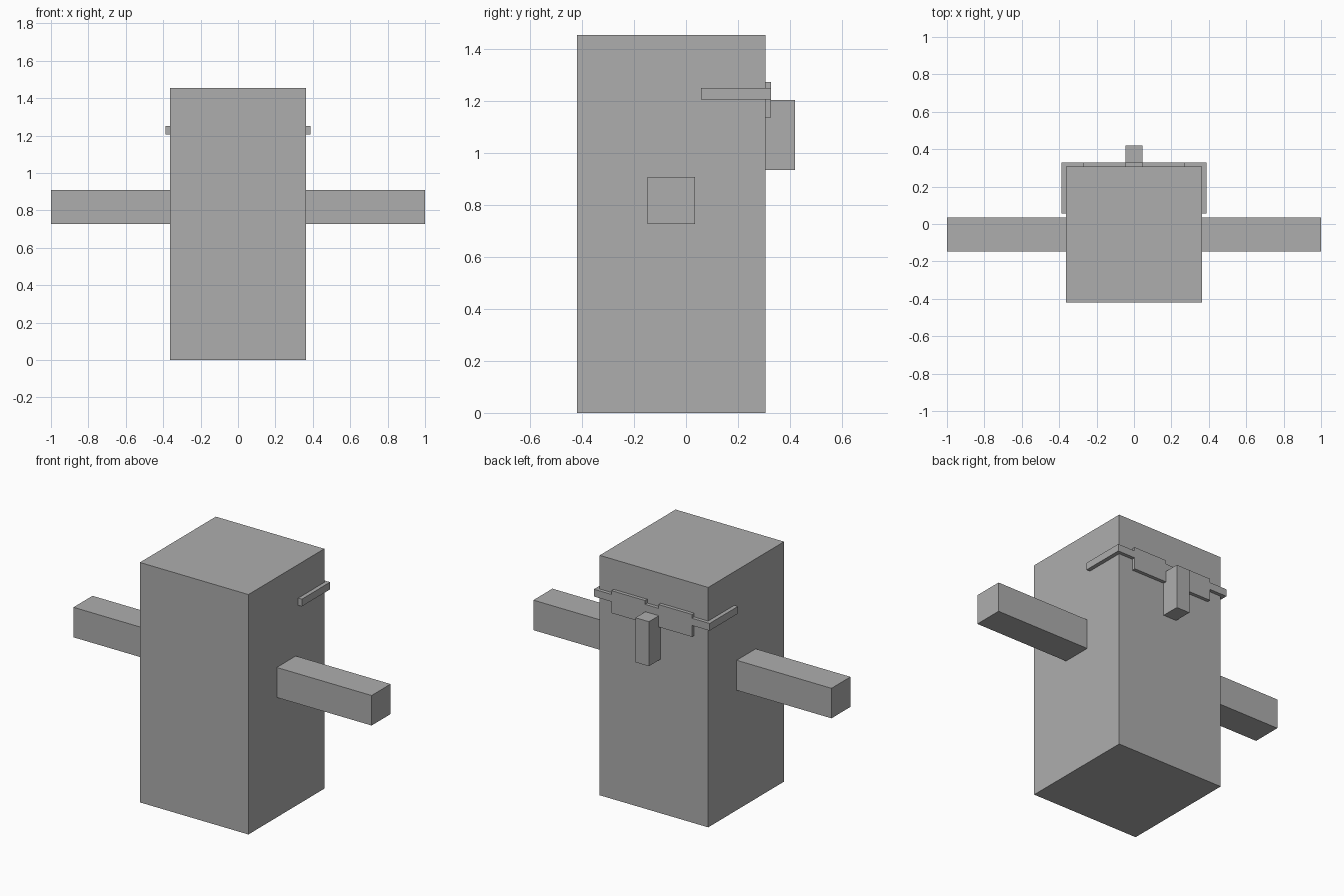
import bpy
import bmesh

cube = bpy.data.objects.get("Cube")
if cube:
    bpy.data.objects.remove(cube, do_unlink=True)

# Single plain grey finish
grey = bpy.data.materials.new("plain_grey")
grey.use_nodes = True
colour = (0.42, 0.42, 0.42, 1.0)
grey.diffuse_color = colour
grey.node_tree.nodes["Principled BSDF"].inputs["Base Color"].default_value = colour


def add_object(name, bm):
    bmesh.ops.recalc_face_normals(bm, faces=bm.faces)
    mesh = bpy.data.meshes.new(name)
    bm.to_mesh(mesh)
    bm.free()
    mesh.materials.append(grey)
    obj = bpy.data.objects.new(name, mesh)
    bpy.context.collection.objects.link(obj)
    return obj


def box(name, x, y, z):
    """Box spanning the given (low, high) range on each axis."""
    bm = bmesh.new()
    bmesh.ops.create_cube(bm, size=1)
    for v in bm.verts:
        v.co = [sum(r) / 2 + c * (r[1] - r[0]) for c, r in zip(v.co, (x, y, z))]
    return add_object(name, bm)


def prism(name, outline, y0, y1):
    """Extrude an x-z outline from y0 to y1."""
    bm = bmesh.new()
    face = bm.faces.new([bm.verts.new((x, y0, z)) for x, z in outline])
    grown = bmesh.ops.extrude_face_region(bm, geom=[face])
    for v in grown["geom"]:
        if isinstance(v, bmesh.types.BMVert):
            v.co.y = y1
    return add_object(name, bm)


HALF = 0.364            # half width of the body
FRONT, BACK = -0.42, 0.307
FRAME_Y = 0.328         # outer plane of the glasses
BAR = (1.207, 1.251)    # height range of the glasses' bar and temples
LENS = (1.138, 1.274)   # height range of the lenses
EDGE = 0.388            # outer half width of the glasses

# Body and nose
box("body", (-HALF, HALF), (FRONT, BACK), (0, 1.455))
box("nose", (-0.045, 0.045), (BACK, 0.42), (0.935, 1.205))

# Arms and glasses temples on both sides
for side, s in (("left", 1), ("right", -1)):
    box(side + "_arm", sorted((s * HALF, s)), (-0.148, 0.034), (0.727, 0.909))
    box(side + "_temple", sorted((s * HALF, s * EDGE)), (0.057, BACK), BAR)

# Glasses frame: stepped outline, lower half then upper half
steps = [(-EDGE, 0), (-0.27, 0), (-0.27, 1), (-0.045, 1), (-0.045, 0)]
steps += [(-x, lens) for x, lens in reversed(steps)]
lower = [(x, LENS[0] if lens else BAR[0]) for x, lens in steps]
upper = [(x, LENS[1] if lens else BAR[1]) for x, lens in reversed(steps)]
prism("glasses_frame", lower + upper, BACK, FRAME_Y)
